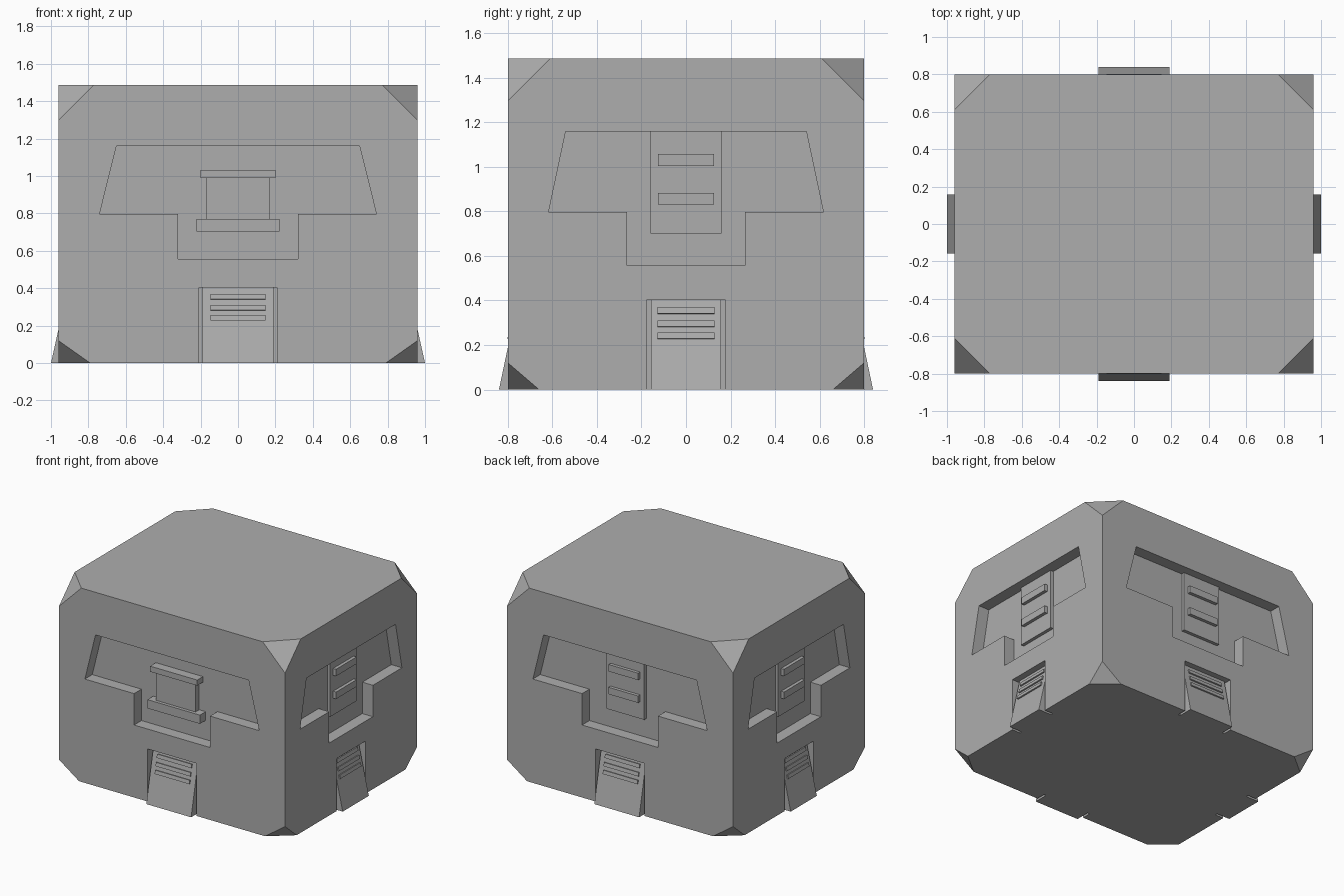
import bpy, bmesh, math
from mathutils import Matrix, Vector

if "Cube" in bpy.data.objects:
    bpy.data.objects.remove(bpy.data.objects["Cube"])

HX, HY, H = 0.96, 0.80, 1.487
DEPTH = 0.09        # recess depth
SLOT = 0.07         # depth of the foot slots

grey = bpy.data.materials.new("mid_grey")
grey.diffuse_color = (0.42, 0.42, 0.42, 1)
grey.use_nodes = True
grey.node_tree.nodes["Principled BSDF"].inputs["Base Color"].default_value = grey.diffuse_color


def finish(bm, name, matrix=None):
    bmesh.ops.recalc_face_normals(bm, faces=bm.faces)
    mesh = bpy.data.meshes.new(name)
    bm.to_mesh(mesh)
    bm.free()
    mesh.materials.append(grey)
    ob = bpy.data.objects.new(name, mesh)
    bpy.context.collection.objects.link(ob)
    if matrix:
        ob.matrix_world = matrix
    return ob


def prism(name, pts, vec, matrix):
    """Extrude a flat outline along a vector."""
    bm = bmesh.new()
    face = bm.faces.new([bm.verts.new(p) for p in pts])
    ext = bmesh.ops.extrude_face_region(bm, geom=[face])
    verts = [g for g in ext["geom"] if isinstance(g, bmesh.types.BMVert)]
    bmesh.ops.translate(bm, verts=verts, vec=vec)
    return finish(bm, name, matrix)


def box(name, half_w, d0, d1, z0, z1, matrix):
    """Box on a face: d is the distance outward from the face."""
    pts = [(-half_w, -d0, z0), (half_w, -d0, z0), (half_w, -d0, z1), (-half_w, -d0, z1)]
    return prism(name, pts, (0, d0 - d1, 0), matrix)


# body: box with all eight corners cut off
bm = bmesh.new()
for sx in (-1, 1):
    for sy in (-1, 1):
        for z, sz, cut in ((0, 1, (0.17, 0.14, 0.12)), (H, -1, (0.19, 0.19, 0.19))):
            for axis in range(3):
                p = Vector((sx * HX, sy * HY, z))
                p[axis] += (-sx, -sy, sz)[axis] * cut[axis]
                bm.verts.new(p)
bmesh.ops.convex_hull(bm, input=bm.verts)
bmesh.ops.dissolve_limit(bm, angle_limit=0.01, verts=bm.verts, edges=bm.edges)
body = finish(bm, "body")


def cut(cutter):
    cutter.hide_render = True
    cutter.display_type = 'WIRE'
    mod = body.modifiers.new(cutter.name, 'BOOLEAN')
    mod.operation, mod.solver, mod.object = 'DIFFERENCE', 'EXACT', cutter


for i, side in enumerate(("front", "right", "back", "left")):
    wide = i % 2 == 0
    dist = HY if wide else HX
    m = Matrix.Rotation(i * math.pi / 2, 4, 'Z') @ Matrix.Translation((0, -dist, 0))

    # stepped recess
    a, b, c = (0.65, 0.74, 0.322) if wide else (0.54, 0.617, 0.265)
    half = [(a, 1.16), (b, 0.797), (c, 0.797), (c, 0.556)]
    outline = half + [(-u, z) for u, z in reversed(half)]
    cut(prism(side + "_recess_cutter", [(u, DEPTH, z) for u, z in outline],
              (0, -DEPTH - 0.1, 0), m))

    # slot holding the sloped foot
    slot_w, foot_w, slat_w = (0.208, 0.19, 0.147) if wide else (0.177, 0.158, 0.127)
    cut(box(side + "_slot_cutter", slot_w, -SLOT, 0.1, -0.1, 0.403, m))

    # sloped foot
    top_d = -0.05 if not wide else -0.045
    profile = [(0.04, 0), (top_d, 0.403), (-SLOT, 0.403), (-SLOT, 0)]
    prism(side + "_foot", [(-foot_w, -d, z) for d, z in profile], (2 * foot_w, 0, 0), m)

    # three slats lying on the slope
    tilt = math.atan2(0.04 - top_d, 0.403)
    for k, z in enumerate((0.354, 0.295, 0.24)):
        d = 0.04 + (top_d - 0.04) * z / 0.403
        mt = m @ Matrix.Translation((0, -d, z)) @ Matrix.Rotation(-tilt, 4, 'X')
        box(f"{side}_slat_{k + 1}", slat_w, -0.01, 0.01, -0.014, 0.014, mt)

    if side == "front":
        # bracket: post between two bars
        box("front_post", 0.168, -DEPTH, -0.045, 0.76, 1.0, m)
        box("front_top_bar", 0.2, -DEPTH, -0.02, 0.99, 1.033, m)
        box("front_bottom_bar", 0.223, -DEPTH, -0.02, 0.703, 0.77, m)
    else:
        # panel with two bars
        box(side + "_panel", 0.16, -DEPTH, -0.065, 0.70, 1.16, m)
        box(side + "_upper_bar", 0.125, -0.065, -0.04, 1.005, 1.058, m)
        box(side + "_lower_bar", 0.125, -0.065, -0.04, 0.83, 0.883, m)
